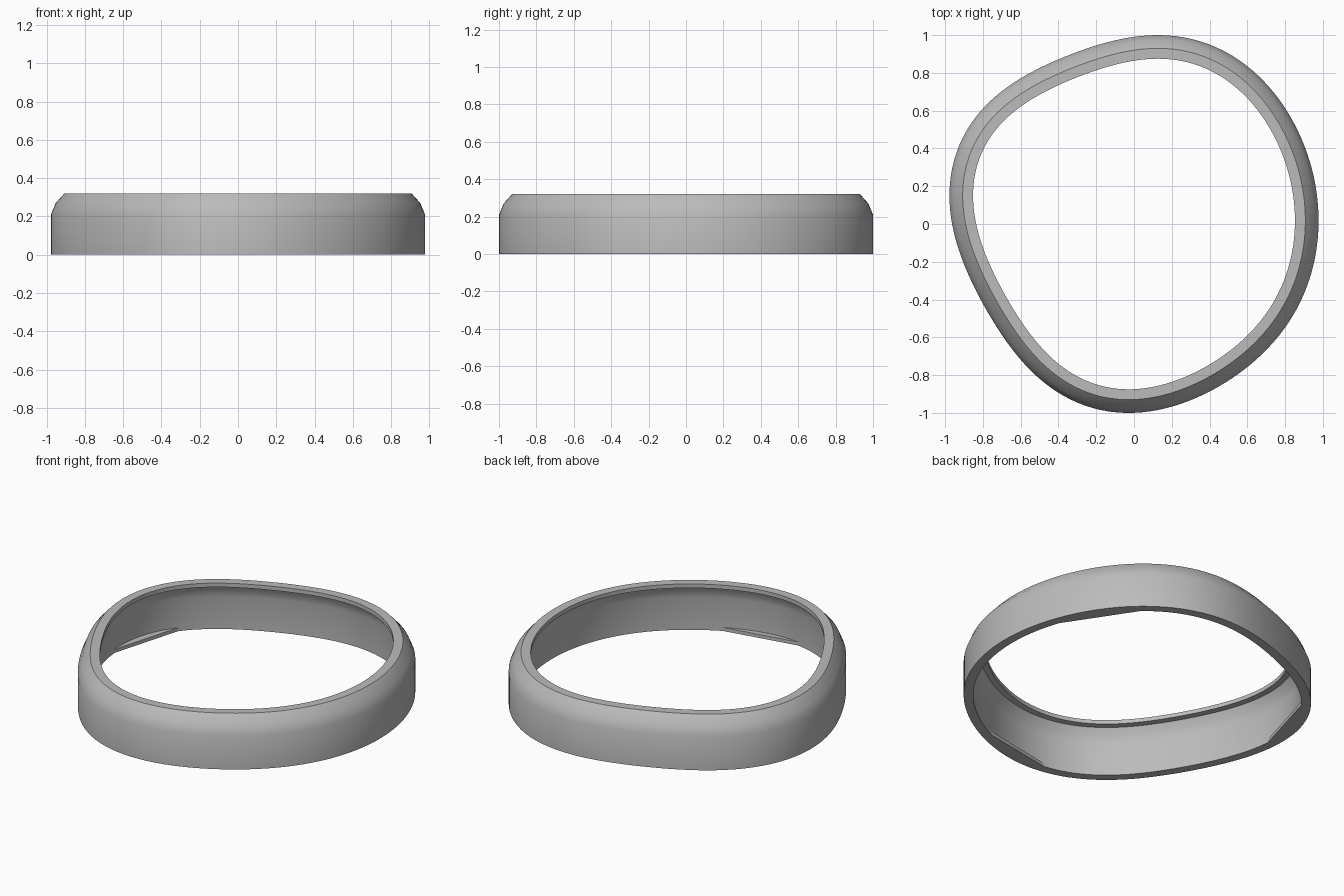
import bpy, bmesh, math
from mathutils import Vector

cube = bpy.data.objects.get("Cube")
if cube:
    bpy.data.objects.remove(cube)

grey = bpy.data.materials.new("plain grey")
grey.use_nodes = True
colour = (0.5, 0.5, 0.5, 1)
grey.diffuse_color = colour
grey.node_tree.nodes["Principled BSDF"].inputs["Base Color"].default_value = colour

SEGMENTS = 144
HARMONICS = 7

# Key points of the rounded three-cornered outline, counter-clockwise
KEYS = [(0.975, 0.03), (0.88, 0.455), (0.667, 0.778), (0.43, 0.945), (0.164, 1.0),
        (-0.18, 0.95), (-0.44, 0.85), (-0.79, 0.62), (-0.92, 0.41), (-0.975, 0.19),
        (-0.87, -0.24), (-0.71, -0.55), (-0.52, -0.79), (-0.31, -0.93), (-0.06, -1.0),
        (0.35, -0.9), (0.61, -0.74), (0.81, -0.53), (0.92, -0.29)]


def smooth_outline():
    """Interpolate the radius around the centre and keep its low harmonics."""
    polar = [(math.atan2(y, x) % math.tau, math.hypot(x, y)) for x, y in KEYS]
    polar.sort()
    polar = [(polar[-1][0] - math.tau, polar[-1][1])] + polar + [(polar[0][0] + math.tau, polar[0][1])]
    angles = [math.tau * i / SEGMENTS for i in range(SEGMENTS)]
    radii = []
    for a in angles:
        for (a0, r0), (a1, r1) in zip(polar, polar[1:]):
            if a0 <= a <= a1:
                radii.append(r0 + (r1 - r0) * (a - a0) / (a1 - a0))
                break
    smooth = [sum(radii) / SEGMENTS] * SEGMENTS
    for k in range(1, HARMONICS):
        c = 2 / SEGMENTS * sum(r * math.cos(k * a) for r, a in zip(radii, angles))
        s = 2 / SEGMENTS * sum(r * math.sin(k * a) for r, a in zip(radii, angles))
        smooth = [v + c * math.cos(k * a) + s * math.sin(k * a) for v, a in zip(smooth, angles)]
    pts = [Vector((r * math.cos(a), r * math.sin(a))) for r, a in zip(smooth, angles)]
    # Fit to the overall width and depth
    for axis, half in ((0, 0.977), (1, 1.0)):
        lo, hi = min(p[axis] for p in pts), max(p[axis] for p in pts)
        for p in pts:
            p[axis] = (p[axis] - (lo + hi) / 2) * 2 * half / (hi - lo)
    return pts


def inset(pts, distance):
    out = []
    for i, p in enumerate(pts):
        t = (pts[(i + 1) % len(pts)] - pts[i - 1]).normalized()
        out.append(p + Vector((-t.y, t.x)) * distance)
    return out


def finish(bm, name):
    bmesh.ops.recalc_face_normals(bm, faces=bm.faces)
    mesh = bpy.data.meshes.new(name)
    bm.to_mesh(mesh)
    bm.free()
    mesh.materials.append(grey)
    obj = bpy.data.objects.new(name, mesh)
    bpy.context.collection.objects.link(obj)
    bpy.ops.object.select_all(action="DESELECT")
    obj.select_set(True)
    bpy.context.view_layer.objects.active = obj
    bpy.ops.object.shade_smooth_by_angle(angle=math.radians(32))
    return obj


outline = smooth_outline()

# Cross-section of the ring as (inset, height): outer wall, bevel, lip, inner wall
WALL = 0.055
section = [(0, 0), (0, 0.21), (0.025, 0.27), (0.07, 0.32), (0.125, 0.32),
           (0.125, 0.295), (0.09, 0.292), (0.066, 0.25), (WALL, 0.205), (WALL, 0)]
bm = bmesh.new()
loops = [[bm.verts.new((p.x, p.y, z)) for p in inset(outline, d)] for d, z in section]
for a, b in zip(loops, loops[1:] + loops[:1]):
    for i in range(SEGMENTS):
        j = (i + 1) % SEGMENTS
        bm.faces.new((a[i], a[j], b[j], b[i]))
finish(bm, "bezel_ring")

# Thin straight-edged retaining tabs inside the three rounded corners
wall = inset(outline, WALL - 0.002)
for name, degrees in (("right", 160), ("back", 38), ("front", 277)):
    mid = round(degrees / 360 * SEGMENTS)
    arc = [wall[i % SEGMENTS] for i in range(mid - 6, mid + 7)]
    bm = bmesh.new()
    face = bm.faces.new([bm.verts.new((p.x, p.y, 0)) for p in arc])
    top = bmesh.ops.extrude_face_region(bm, geom=[face])["geom"]
    bmesh.ops.translate(bm, vec=(0, 0, 0.022),
                        verts=[v for v in top if isinstance(v, bmesh.types.BMVert)])
    finish(bm, name + "_retaining_tab")
